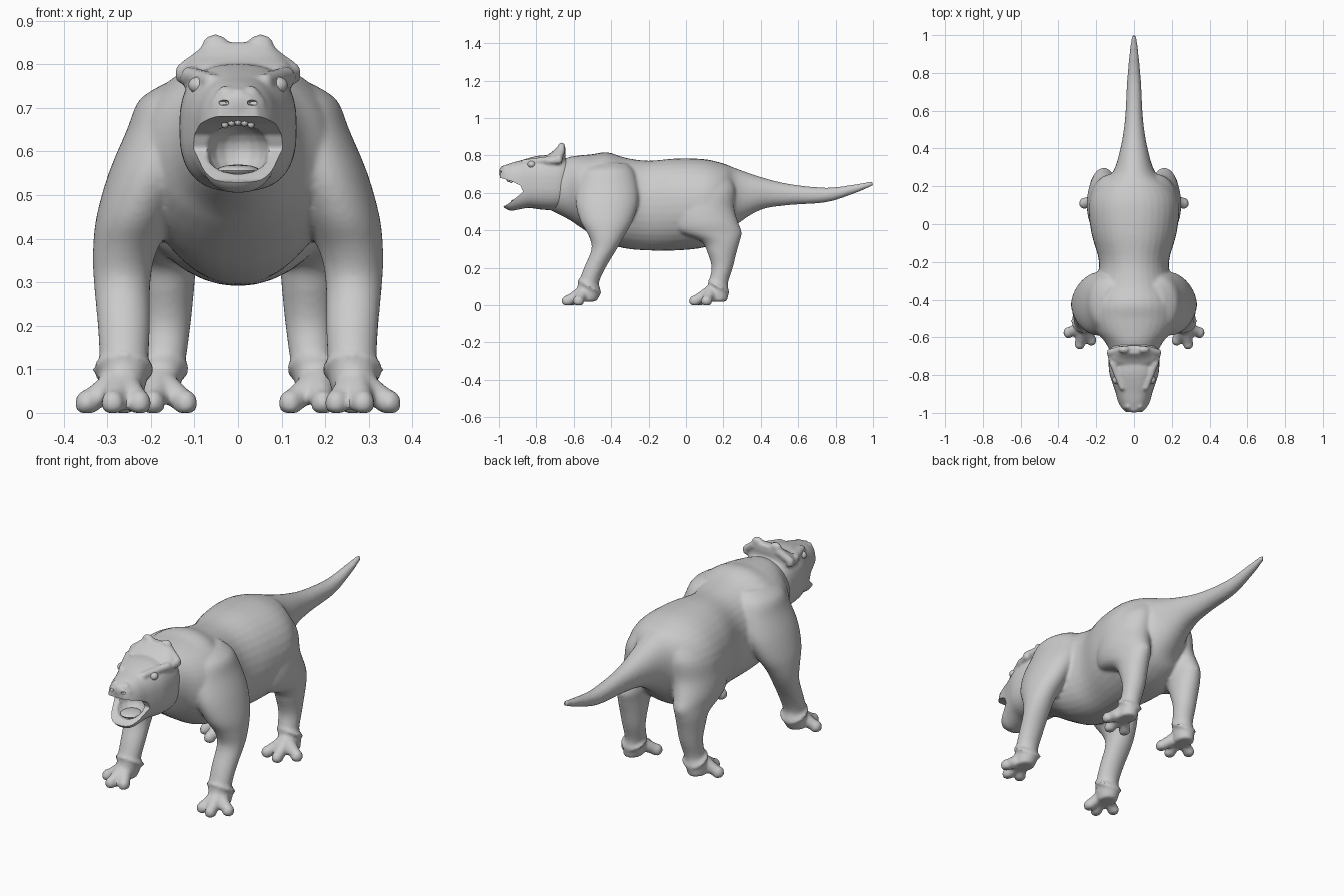
import bpy, bmesh, math
from mathutils import Vector, Matrix

if "Cube" in bpy.data.objects:
    bpy.data.objects.remove(bpy.data.objects["Cube"])


def spline(rows, steps=4):
    """Catmull-Rom interpolation of the rows of numbers."""
    out = []
    for i in range(len(rows) - 1):
        p0, p1 = rows[max(i - 1, 0)], rows[i]
        p2, p3 = rows[i + 1], rows[min(i + 2, len(rows) - 1)]
        for k in range(steps):
            t = k / steps
            out.append([0.5 * (2 * b + (c - a) * t + (2 * a - 5 * b + 4 * c - d) * t * t
                               + (3 * b - a - 3 * c + d) * t ** 3)
                        for a, b, c, d in zip(p0, p1, p2, p3)])
    return out + [list(rows[-1])]


def tube(bm, axis, rows, power=2.0, side=1, n=36):
    """Loft of rows (position, centre x, half width, low, high) along Y or Z."""
    rings = []
    for pos, cx, rx, lo, hi in spline(rows):
        ring = []
        for k in range(n):
            a = 2 * math.pi * k / n
            c, s = math.cos(a), math.sin(a)
            u = side * (cx + rx * math.copysign(abs(c) ** (2 / power), c))
            v = (lo + hi) / 2 + (hi - lo) / 2 * math.copysign(abs(s) ** (2 / power), s)
            ring.append(bm.verts.new((u, pos, v) if axis == 'Y' else (u, v, pos)))
        rings.append(ring)
    for a, b in zip(rings, rings[1:]):
        for k in range(n):
            bm.faces.new((a[k], a[(k + 1) % n], b[(k + 1) % n], b[k]))
    bm.faces.new(rings[0])
    bm.faces.new(rings[-1])
    return [v for r in rings for v in r]


def blob(bm, centre, radii):
    m = Matrix.Translation(centre) @ Matrix.Diagonal((*radii, 1))
    bmesh.ops.create_uvsphere(bm, u_segments=16, v_segments=10, radius=1, matrix=m)


def chain(bm, a, b, ra, rb, n=7):
    """Tapered limb made of overlapping balls."""
    for i in range(n):
        t = i / (n - 1)
        r = ra + (rb - ra) * t
        blob(bm, Vector(a).lerp(Vector(b), t), (r, r, r))


def finish(name, bm, voxel=0, smooth=0, cutter=None):
    bmesh.ops.recalc_face_normals(bm, faces=bm.faces)
    me = bpy.data.meshes.new(name)
    bm.to_mesh(me)
    bm.free()
    ob = bpy.data.objects.new(name, me)
    bpy.context.collection.objects.link(ob)
    if voxel:
        mod = ob.modifiers.new("fuse", 'REMESH')
        mod.mode, mod.voxel_size = 'VOXEL', voxel
    if smooth:
        mod = ob.modifiers.new("soften", 'SMOOTH')
        mod.factor, mod.iterations = 0.5, smooth
    if cutter:
        mod = ob.modifiers.new("cut", 'BOOLEAN')
        mod.operation, mod.solver, mod.object = 'DIFFERENCE', 'EXACT', cutter
    bpy.ops.object.select_all(action='DESELECT')
    ob.select_set(True)
    bpy.context.view_layer.objects.active = ob
    bpy.ops.object.convert(target='MESH')
    bpy.ops.object.shade_smooth_by_angle(angle=math.radians(40))
    return ob


# Torso, neck and tail
bm = bmesh.new()
tube(bm, 'Y', [(y, 0, w, lo, hi) for y, w, lo, hi in (
    (-.80, .06, .55, .70), (-.72, .105, .505, .75), (-.63, .15, .46, .79),
    (-.57, .20, .42, .80), (-.50, .235, .375, .807), (-.42, .235, .33, .817),
    (-.32, .205, .303, .787), (-.20, .185, .293, .772), (-.05, .225, .293, .784),
    (.10, .24, .31, .78), (.20, .20, .36, .757), (.27, .115, .43, .73), (.40, .072, .51, .685),
    (.55, .048, .535, .648), (.75, .037, .55, .628), (.90, .024, .597, .645),
    (.98, .014, .63, .66), (1.0, .008, .638, .66))], 2.1)

# Legs: profile rows, ankle point, toe tips, cuff (y centre, x, radius)
front = ([(.76, .10, .06, -.50, -.32), (.72, .125, .10, -.56, -.28), (.65, .155, .10, -.58, -.26),
          (.55, .195, .102, -.59, -.255), (.45, .235, .09, -.565, -.285), (.37, .26, .073, -.52, -.33),
          (.30, .266, .065, -.505, -.37), (.20, .262, .06, -.545, -.43), (.12, .262, .056, -.575, -.465),
          (.07, .265, .055, -.585, -.455), (.02, .27, .045, -.58, -.48)],
         (.268, -.545, .075), ((.347, -.575, .022), (.287, -.635, .022), (.226, -.615, .022)),
         (-.515, .263, .068))
rear = ([(.71, .08, .07, .03, .23), (.62, .115, .105, -.05, .263), (.52, .135, .108, -.08, .258),
         (.44, .155, .095, -.07, .28), (.39, .16, .083, -.04, .298), (.34, .165, .07, .08, .287),
         (.28, .165, .064, .115, .27), (.20, .165, .056, .137, .25), (.12, .17, .050, .12, .225),
         (.07, .18, .05, .11, .228), (.02, .185, .045, .11, .22)],
        (.185, .135, .075), ((.263, .11, .022), (.195, .046, .022), (.12, .07, .022)),
        (.175, .176, .062))
for rows, ankle, toes, (cy, cx, r) in (front, rear):
    for s in (-1, 1):
        tube(bm, 'Z', rows, side=s)
        # Tilted skin cuff above the foot
        cuff = tube(bm, 'Z', [(.085, cx, r - .012, cy - r + .01, cy + r - .01),
                              (.10, cx, r + .004, cy - r - .004, cy + r + .004),
                              (.112, cx, r - .012, cy - r + .01, cy + r - .01)], side=s)
        bmesh.ops.rotate(bm, verts=cuff, cent=(s * cx, cy, .10),
                         matrix=Matrix.Rotation(math.radians(-30), 3, 'X'))
        # Splayed, flat-soled toes
        for tip in toes:
            a = (s * ankle[0], ankle[1], ankle[2])
            b = (s * tip[0], tip[1], tip[2])
            chain(bm, a, b, .036, .026, 9)
            blob(bm, b, (.028, .031, .032))
for v in bm.verts:
    v.co.z = max(v.co.z, 0)
finish("body", bm, .009, 4)

# Cutter: open jaw wedge, throat and nostrils
bm = bmesh.new()
wedge = [(-1.06, .685), (-.99, .68), (-.93, .662), (-.885, .64), (-.87, .605),
         (-.92, .565), (-.96, .535), (-1.06, .50)]
f = bm.faces.new([bm.verts.new((-.2, y, z)) for y, z in wedge])
ext = bmesh.ops.extrude_face_region(bm, geom=[f])
bmesh.ops.translate(bm, vec=(.4, 0, 0), verts=[g for g in ext['geom'] if isinstance(g, bmesh.types.BMVert)])
blob(bm, (0, -.895, .602), (.072, .085, .062))
for s in (-1, 1):
    blob(bm, (s * .034, -1.0, .712), (.016, .022, .007))
cutter = finish("mouth_cutter", bm, .006)
cutter.hide_render = True
cutter.hide_set(True)

# Head: skull
bm = bmesh.new()
tube(bm, 'Y', [(y, 0, w, lo, hi) for y, w, lo, hi in (
    (-.62, .095, .55, .77), (-.65, .122, .525, .785), (-.70, .134, .508, .80),
    (-.78, .132, .512, .80), (-.84, .115, .52, .787), (-.89, .098, .512, .772),
    (-.935, .087, .505, .76), (-.97, .07, .52, .747), (-.995, .048, .56, .73))], 2.6)
# Two-lobed crest plate
tube(bm, 'Z', [(.74, 0, .12, -.77, -.64), (.79, 0, .122, -.755, -.645),
               (.82, 0, .10, -.715, -.643), (.85, 0, .072, -.685, -.645)], 2.4)
for s in (-1, 1):
    blob(bm, (s * .052, -.665, .847), (.03, .02, .022))
    # Crest corners, cheek horns, brows and snout rims
    chain(bm, (s * .07, -.664, .825), (s * .124, -.68, .785), .02, .02)
    chain(bm, (s * .124, -.68, .775), (s * .112, -.74, .768), .021, .018)
    chain(bm, (s * .11, -.74, .775), (s * .062, -.865, .762), .021, .018, 10)
    chain(bm, (s * .03, -.965, .733), (s * .05, -.965, .71), .018, .014)
blob(bm, (0, -.975, .712), (.032, .025, .035))
finish("head", bm, .007, 5, cutter)

# Eyes
bm = bmesh.new()
for s in (-1, 1):
    blob(bm, (s * .09, -.825, .752), (.024, .022, .02))
finish("eyes", bm)

# Tongue and upper teeth
bm = bmesh.new()
blob(bm, (0, -.88, .556), (.05, .055, .014))
finish("tongue", bm)
bm = bmesh.new()
for i in range(-2, 3):
    blob(bm, (i * .015, -.95 + .004 * i * i, .668 - .0015 * i * i), (.008, .009, .009))
finish("teeth", bm)
